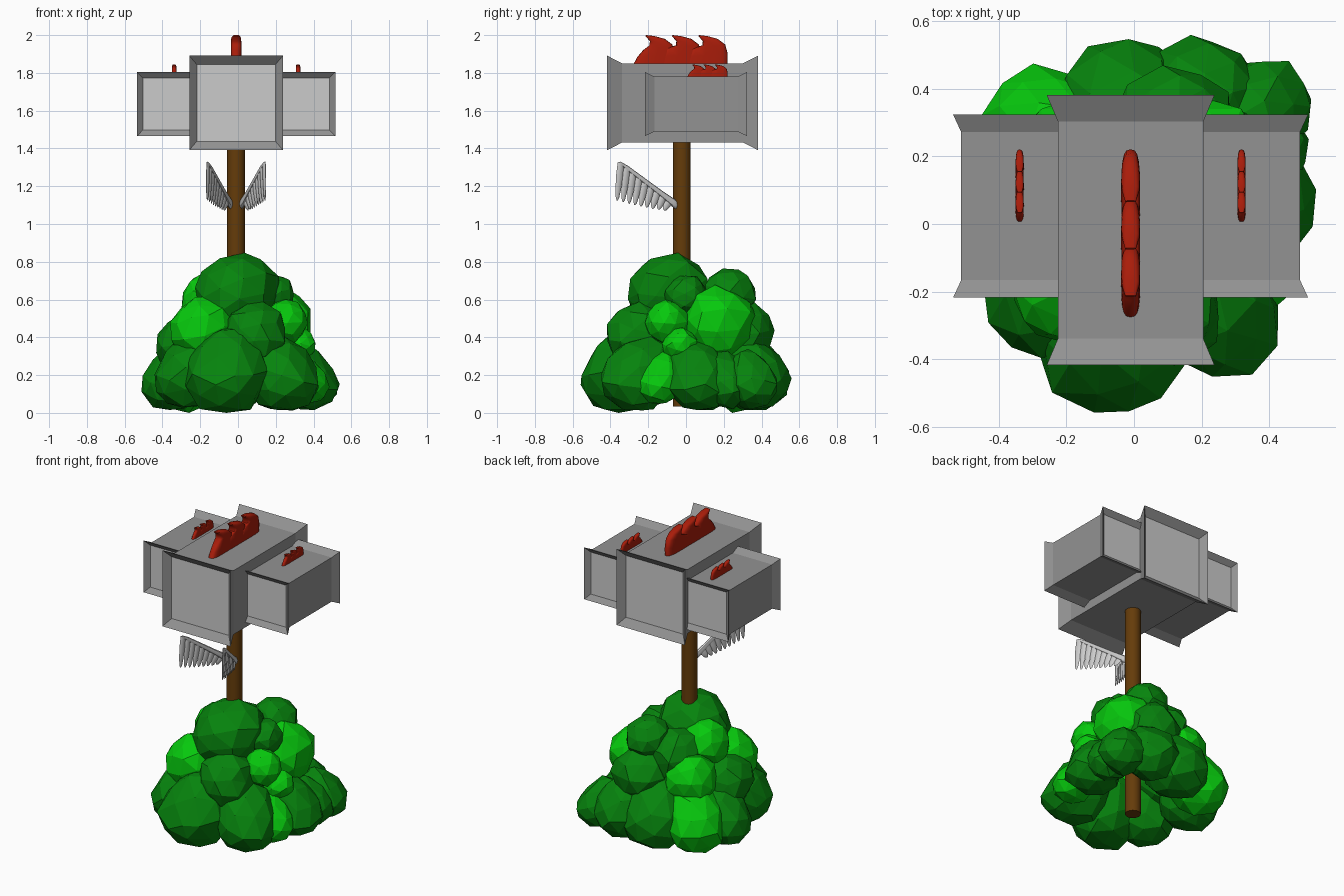
import bpy, bmesh, random
from math import sin, cos, pi, copysign
from mathutils import Vector, Matrix

if "Cube" in bpy.data.objects:
    bpy.data.objects.remove(bpy.data.objects["Cube"])

random.seed(4)
CX = -0.01  # axis of the pole, boxes and wings


def material(name, rgb):
    m = bpy.data.materials.new(name)
    m.diffuse_color = (*rgb, 1)
    m.use_nodes = True
    m.node_tree.nodes["Principled BSDF"].inputs["Base Color"].default_value = m.diffuse_color
    return m


BROWN = material("brown", (0.13, 0.045, 0.003))
RED = material("red", (0.40, 0.012, 0.003))
DARK = material("dark_green", (0.002, 0.23, 0.004))
LIGHT = material("light_green", (0.002, 0.58, 0.004))
GREY = material("mid_grey", (0.29, 0.29, 0.29))
PALE = material("pale_grey", (0.8, 0.8, 0.8))


def finish(bm, name, mats=(), smooth=None):
    bmesh.ops.recalc_face_normals(bm, faces=bm.faces)
    me = bpy.data.meshes.new(name)
    bm.to_mesh(me)
    bm.free()
    ob = bpy.data.objects.new(name, me)
    bpy.context.collection.objects.link(ob)
    for m in mats:
        me.materials.append(m)
    if smooth:
        bpy.ops.object.select_all(action='DESELECT')
        bpy.context.view_layer.objects.active = ob
        ob.select_set(True)
        bpy.ops.object.shade_smooth_by_angle(angle=smooth)
    return ob


def loft(bm, rings, cap_mat=0):
    """Skin a list of closed rings and cap both ends."""
    vs = [[bm.verts.new(p) for p in r] for r in rings]
    n = len(vs[0])
    for a, b in zip(vs, vs[1:]):
        for i in range(n):
            j = (i + 1) % n
            bm.faces.new((a[i], a[j], b[j], b[i]))
    for end in (vs[0], vs[-1]):
        bm.faces.new(end).material_index = cap_mat


def oval(c, u, v, n=12, power=1.0):
    """Ring around c spanned by half axes u and v; power below 1 makes it boxier."""
    def f(t):
        return copysign(abs(t) ** power, t)
    return [c + u * f(cos(2 * pi * i / n)) + v * f(sin(2 * pi * i / n)) for i in range(n)]


# Pole
bm = bmesh.new()
bmesh.ops.create_cone(bm, cap_ends=True, segments=24, radius1=0.047, radius2=0.047,
                      depth=1.40, matrix=Matrix.Translation((CX, -0.022, 0.735)))
finish(bm, "pole", [BROWN], 0.6)


# Boxes with flared rims and pale recessed end panels
def flared_box(name, x, y, z, half_w, half_h, half_len, flare_w, flare_h, flare_len):
    def rect(dy, w, h):
        return [(x + sx * w, y + dy, z + sz * h) for sx, sz in ((-1, -1), (1, -1), (1, 1), (-1, 1))]
    panel = half_len - flare_len * 0.5
    mid = half_len - flare_len
    rim = (half_w + flare_w, half_h + flare_h)
    inner = (half_w - 0.007, half_h - 0.007)
    bm = bmesh.new()
    loft(bm, [rect(-panel, *inner), rect(-half_len, *rim), rect(-mid, half_w, half_h),
              rect(mid, half_w, half_h), rect(half_len, *rim), rect(panel, *inner)], 1)
    finish(bm, name, [GREY, PALE])


flared_box("main_box", CX, -0.018, 1.641, 0.215, 0.21, 0.399, 0.033, 0.04, 0.078)
for side, tag in ((-1, "left"), (1, "right")):
    flared_box(tag + "_box", CX + side * 0.335, 0.053, 1.635, 0.166, 0.145, 0.271,
               0.024, 0.025, 0.052)

# Flame-shaped crests: three curled lobes, each given by its rear and front edge
REAR = [(0.217, 1.83), (0.218, 1.90), (0.205, 1.95), (0.165, 1.98), (0.11, 1.995), (0.066, 2.0)]
FRONT = [(-0.01, 1.83), (0.02, 1.885), (0.05, 1.92), (0.083, 1.945), (0.086, 1.967), (0.062, 1.996)]
WIDTH = [0.028, 0.028, 0.028, 0.028, 0.026, 0.016]


def crest(name, x, y_end, z_base, s):
    bm = bmesh.new()
    for k in range(3):
        rings = []
        for i, ((y1, z1), (y2, z2), w) in enumerate(zip(REAR, FRONT, WIDTH)):
            if k < 2 and i < 3:
                y2 -= 0.05          # overlap with the lobe in front
            a, b = [Vector((x, y_end + (y - 0.217 - 0.14 * k) * s, z_base + (z - 1.85) * s))
                    for y, z in ((y1, z1), (y2, z2))]
            rings.append(oval((a + b) / 2, (a - b) / 2, Vector((w * s, 0, 0)), 20, 0.65))
        loft(bm, rings)
    finish(bm, name, [RED], 0.9)


crest("main_crest", CX, 0.22, 1.85, 1.0)
for side, tag in ((-1, "left"), (1, "right")):
    crest(tag + "_crest", CX + side * 0.328, 0.22, 1.78, 0.43)

# Wings: a tapered arm with hanging feathers, mirrored left and right
for side, tag in ((-1, "left"), (1, "right")):
    bm = bmesh.new()

    def pt(x, y, z):
        return Vector((CX + side * x, y, z))
    root, tip = pt(0.025, -0.045, 1.095), pt(0.148, -0.345, 1.322)
    along = (tip - root).normalized()
    flat = pt(0.9, 0.4, 0) - pt(0, 0, 0)     # thickness direction of the wing
    across = along.cross(flat).normalized()
    loft(bm, [oval(root.lerp(tip, t), across * r, flat * r * 0.7, 8)
              for t, r in ((-0.03, 0.010), (0, 0.02), (0.1, 0.021), (0.3, 0.016),
                           (0.9, 0.012), (1.02, 0.005))])
    count = 9
    for i in range(count):
        t = 0.14 + 0.86 * i / (count - 1)
        a = root.lerp(tip, t)
        b = pt(0.05 + 0.103 * t, -0.075 - 0.29 * t, 1.07 + 0.055 * t ** 1.5)
        w = Vector((side * 0.4, -1, 0.5)).normalized() * 0.021
        loft(bm, [oval(a.lerp(b, f), w * k, flat * 0.007 * k, 8)
                  for f, k in ((0, 0.9), (0.35, 1.0), (0.7, 0.8), (0.92, 0.5), (1, 0.15))])
    finish(bm, tag + "_wing", [], 0.7)

# Bush: faceted clumps (x, y, z, radius); the low ones are egg-shaped and lean inward
DARK_CLUMPS = [
    (0, -0.085, 0.63, 0.215), (-0.07, -0.34, 0.20, 0.215), (0.09, -0.25, 0.41, 0.17),
    (-0.27, -0.21, 0.20, 0.18), (0.24, -0.26, 0.19, 0.19), (0.36, 0.07, 0.18, 0.17),
    (0.38, 0.35, 0.16, 0.14), (0.20, 0.38, 0.20, 0.17), (-0.03, 0.35, 0.20, 0.20),
    (-0.34, 0.10, 0.18, 0.17), (0.11, 0.235, 0.63, 0.135), (-0.27, -0.02, 0.35, 0.17),
    (0.12, 0.29, 0.42, 0.17), (-0.06, 0.18, 0.54, 0.16), (0.38, 0.21, 0.16, 0.135),
    (0.19, 0.0, 0.62, 0.11)]
LIGHT_CLUMPS = [
    (-0.18, -0.18, 0.43, 0.18), (-0.15, 0.02, 0.59, 0.15), (0.19, 0.17, 0.47, 0.20),
    (0.25, -0.10, 0.48, 0.115), (0.32, -0.03, 0.36, 0.09), (0.35, -0.14, 0.17, 0.125),
    (-0.26, 0.28, 0.19, 0.18), (-0.18, 0.21, 0.43, 0.16)]


def clumps(name, data, mat):
    bm = bmesh.new()
    for x, y, z, r in data:
        rot = Matrix.Rotation(random.uniform(0, 6), 4, 'Z') @ Matrix.Rotation(random.uniform(0, 6), 4, 'X')
        new = bmesh.ops.create_icosphere(bm, subdivisions=2, radius=r * 1.03,
                                         matrix=Matrix.Translation((x, y, z)) @ rot)
        inward = -Vector((x, y, 0)).normalized()
        low = z < 0.3
        for v in new["verts"]:
            v.co += Vector([random.uniform(-0.07, 0.07) * r for _ in range(3)])
            dz = v.co.z - z
            if low:
                v.co += inward * max(dz, -0.02) * 0.4
                v.co.z = z + dz * (1.2 if dz > 0 else 1.0)
            v.co.z = max(v.co.z, 0.02 + 0.25 * (v.co.z - 0.02), 0.003)  # flattened underside
    v_min = min(v.co.z for v in bm.verts)
    for v in bm.verts:
        if v.co.z < v_min + 0.002:
            v.co.z = 0.0                                                # rests on the floor
    finish(bm, name, [mat])


clumps("bush_dark", DARK_CLUMPS, DARK)
clumps("bush_light", LIGHT_CLUMPS, LIGHT)
